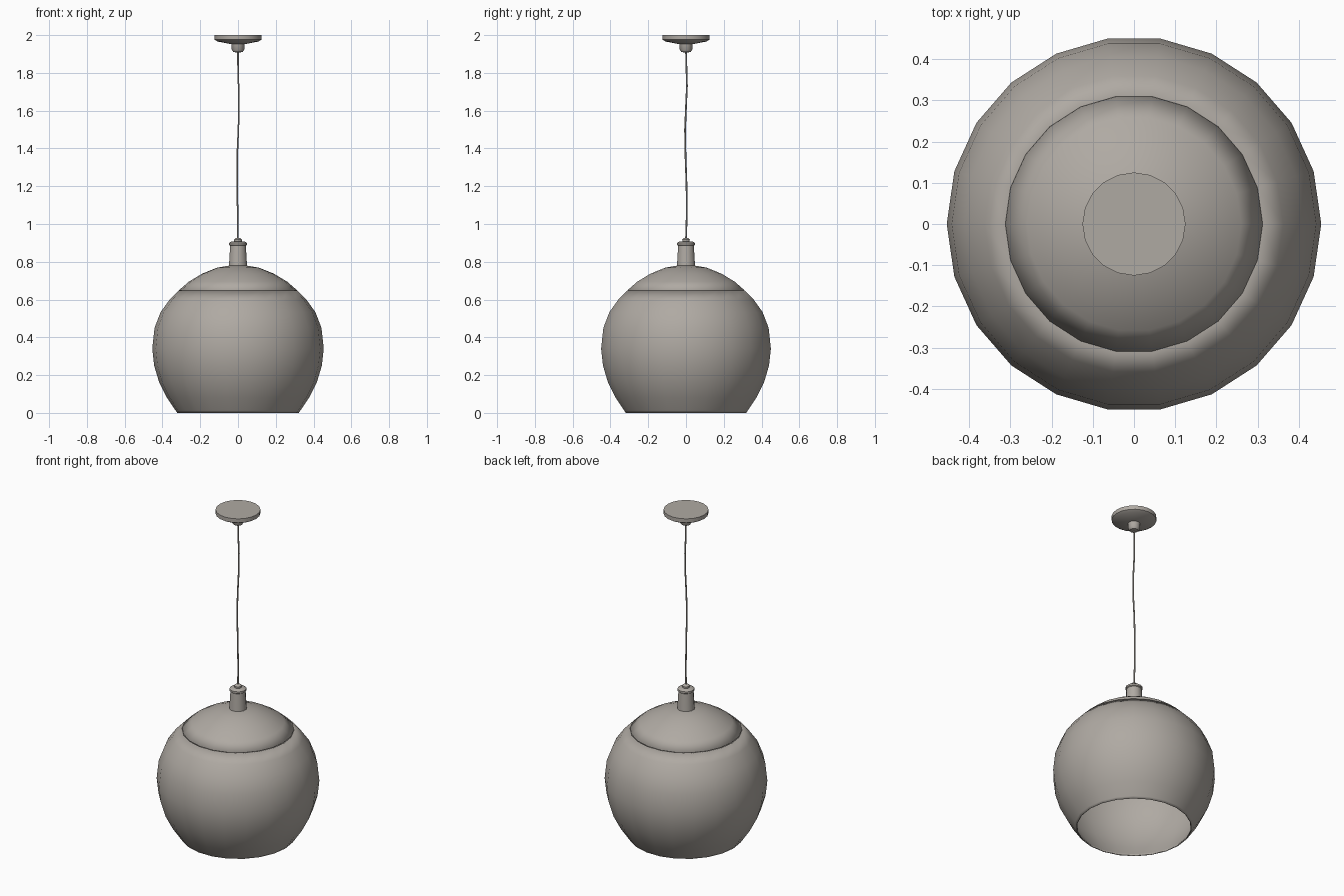
import bpy, bmesh, math

if "Cube" in bpy.data.objects:
    bpy.data.objects.remove(bpy.data.objects["Cube"])

grey = bpy.data.materials.new("warm grey")
grey.diffuse_color = (0.43, 0.40, 0.365, 1)
grey.use_nodes = True
grey.node_tree.nodes["Principled BSDF"].inputs["Base Color"].default_value = grey.diffuse_color


def lathe(name, profile, sides, angle=40, thickness=0, turn=0.0):
    """Spin a (radius, z) profile round the z axis; radius 0 makes a pole."""
    bm = bmesh.new()
    rings = []
    for r, z in profile:
        if r == 0:
            rings.append([bm.verts.new((0, 0, z))] * sides)
        else:
            rings.append([bm.verts.new((r * math.cos(turn + 2 * math.pi * i / sides),
                                        r * math.sin(turn + 2 * math.pi * i / sides), z))
                          for i in range(sides)])
    for a, b in zip(rings, rings[1:]):
        for i in range(sides):
            j = (i + 1) % sides
            quad = list(dict.fromkeys((a[i], a[j], b[j], b[i])))
            bm.faces.new(quad)
    bm.normal_update()
    me = bpy.data.meshes.new(name)
    bm.to_mesh(me)
    bm.free()
    me.materials.append(grey)
    ob = bpy.data.objects.new(name, me)
    bpy.context.collection.objects.link(ob)
    if thickness:
        mod = ob.modifiers.new("shell", "SOLIDIFY")
        mod.thickness = thickness
        mod.offset = -1
    bpy.ops.object.select_all(action='DESELECT')
    ob.select_set(True)
    bpy.context.view_layer.objects.active = ob
    bpy.ops.object.shade_smooth_by_angle(angle=math.radians(angle))
    return ob


# globe shade, open below
lathe("globe_shade", [(0.322, 0), (0.33, 0.012), (0.376, 0.08), (0.417, 0.16), (0.444, 0.25),
                      (0.454, 0.34), (0.442, 0.45), (0.41, 0.533), (0.362, 0.60),
                      (0.314, 0.648)], 22, thickness=0.006)

# separate cap closing the top of the globe
lathe("shade_cap", [(0.312, 0.650), (0.26, 0.695), (0.19, 0.737), (0.11, 0.769),
                    (0.05, 0.779), (0, 0.781)], 22, thickness=0.006)

# lamp socket with a flanged lid
lathe("socket", [(0, 0.772), (0.05, 0.772), (0.043, 0.885), (0.048, 0.889), (0.048, 0.900),
                 (0.038, 0.907), (0, 0.907)], 12, turn=math.pi / 12)

# cord grip on the lid
lathe("cord_grip", [(0, 0.903), (0.02, 0.905), (0.021, 0.918), (0.012, 0.926), (0, 0.927)], 10)

# ceiling canopy with cord outlet
lathe("ceiling_canopy", [(0, 1.95), (0.04, 1.953), (0.108, 1.966), (0.125, 1.976),
                         (0.125, 2.0), (0, 2.0)], 20, angle=35)
lathe("canopy_outlet", [(0, 1.908), (0.024, 1.91), (0.033, 1.922), (0.036, 1.96), (0, 1.96)], 12)

# slightly wavy hanging cord
curve = bpy.data.curves.new("cord", 'CURVE')
curve.dimensions = '3D'
curve.bevel_depth = 0.0045
curve.bevel_resolution = 1
curve.use_fill_caps = True
path = [(0, 0, 0.915), (-0.002, 0.004, 1.05), (-0.004, 0.003, 1.2), (-0.004, -0.003, 1.37),
        (0.002, -0.005, 1.5), (0.005, 0.0, 1.62), (0.003, 0.005, 1.73), (0, 0.002, 1.84), (0, 0, 1.92)]
line = curve.splines.new('POLY')
line.points.add(len(path) - 1)
for p, co in zip(line.points, path):
    p.co = (*co, 1)
curve.materials.append(grey)
bpy.context.collection.objects.link(bpy.data.objects.new("cord", curve))
